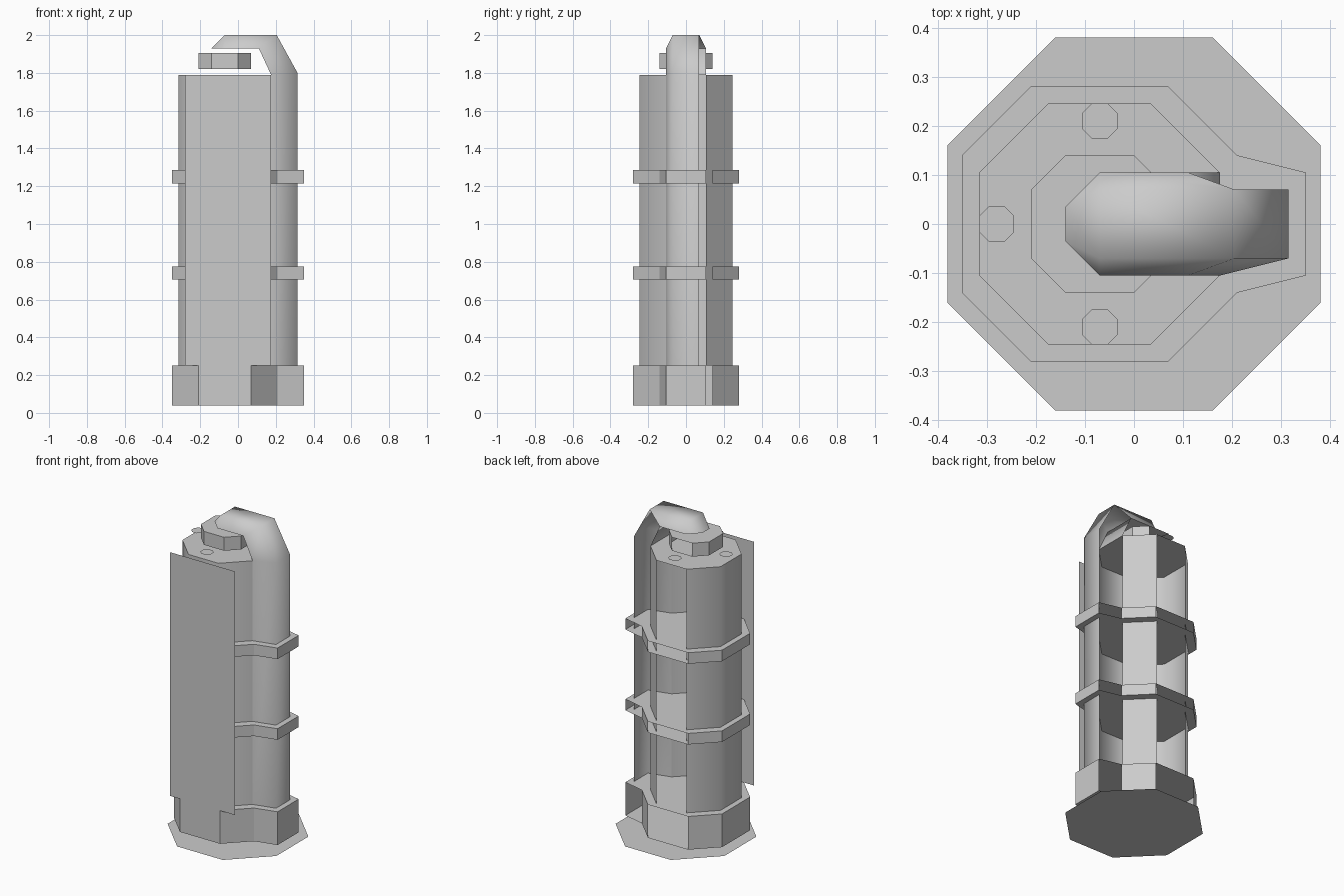
import bpy
import bmesh
import math

default_cube = bpy.data.objects.get("Cube")
if default_cube:
    bpy.data.objects.remove(default_cube, do_unlink=True)

grey = bpy.data.materials.new("light_grey")
grey.use_nodes = True
colour = (0.6, 0.6, 0.6, 1)
grey.diffuse_color = colour
grey.node_tree.nodes["Principled BSDF"].inputs["Base Color"].default_value = colour


def finish(name, bm, smooth=0):
    """Turn a bmesh into a named object, smooth below the given angle."""
    mesh = bpy.data.meshes.new(name)
    bm.to_mesh(mesh)
    bm.free()
    mesh.materials.append(grey)
    obj = bpy.data.objects.new(name, mesh)
    bpy.context.collection.objects.link(obj)
    if smooth:
        bpy.ops.object.select_all(action='DESELECT')
        obj.select_set(True)
        bpy.context.view_layer.objects.active = obj
        bpy.ops.object.shade_smooth_by_angle(angle=math.radians(smooth))
    return obj


def octagon(cx, cy, half, corner):
    """Counter-clockwise outline; edge 0 faces +x, 2 faces +y, 4 -x, 6 -y."""
    h, c = half, corner
    pts = [(h, -c), (h, c), (c, h), (-c, h), (-h, c), (-h, -c), (-c, -h), (c, -h)]
    return [(cx + x, cy + y) for x, y in pts]


def prism(name, outline, z0, z1, open_sides=(), smooth=0):
    """Capped prism with some of its side walls left open."""
    bm = bmesh.new()
    low = [bm.verts.new((x, y, z0)) for x, y in outline]
    high = [bm.verts.new((x, y, z1)) for x, y in outline]
    bm.faces.new(low[::-1])
    bm.faces.new(high)
    n = len(outline)
    for i in range(n):
        if i not in open_sides:
            j = (i + 1) % n
            bm.faces.new((low[i], low[j], high[j], high[i]))
    return finish(name, bm, smooth)


def plate(name, points):
    bm = bmesh.new()
    bm.faces.new([bm.verts.new(p) for p in points])
    return finish(name, bm)


# Ground plate
plate("base_plate", [(x, y, 0) for x, y in octagon(0, 0, 0.38, 0.16)])

# Main column, open at the back and towards the pipe
AXIS = -0.07
prism("column", octagon(AXIS, 0, 0.245, 0.105), 0.25, 1.79, (0, 2), smooth=50)

# Foot and clamps, which wrap round both column and pipe and are open at the back
ring = octagon(AXIS, 0, 0.28, 0.14)
clamp = [(0.35, -0.105), (0.35, 0.105)] + [(0.21, 0.14)] + ring[2:] + [(0.21, -0.14)]
for name, z0, z1 in (("foot", 0.04, 0.25), ("lower_clamp", 0.705, 0.775),
                     ("upper_clamp", 1.215, 1.285)):
    prism(name, clamp, z0, z1, (1, 3))

# Front panel
plate("front_panel", [(-0.28, -0.281, 0.25), (0.175, -0.281, 0.25),
                      (0.175, -0.281, 1.79), (-0.28, -0.281, 1.79)])

# Cap above the column
prism("cap", octagon(AXIS, 0, 0.14, 0.07), 1.82, 1.905, (2,))

# Flat studs round the cap
for name, x, y in (("front_stud", AXIS, -0.21), ("back_stud", AXIS, 0.21),
                   ("side_stud", -0.28, 0)):
    plate(name, [(px, py, 1.82) for px, py in octagon(x, y, 0.036, 0.016)])

# Pipe: outer and inner (x, z) path, narrow outside and wide inside
path = [((0.315, 0.25), (0.175, 0.25)), ((0.315, 1.8), (0.175, 1.79)),
        ((0.205, 2.0), (0.11, 1.93)), ((-0.07, 2.0), (-0.07, 1.93))]
bm = bmesh.new()
rows = []
for (ox, oz), (ix, iz) in path:
    rows.append([bm.verts.new(p) for p in (
        (ix, -0.105, iz), (ox, -0.07, oz), (ox, 0.07, oz), (ix, 0.105, iz))])
for step, (a, b) in enumerate(zip(rows, rows[1:])):
    for k in range(4):
        open_back = k == 2 and step < 2
        open_inside = k == 3 and step == 0
        if not (open_back or open_inside):
            m = (k + 1) % 4
            bm.faces.new((a[k], a[m], b[m], b[k]))
# Pointed nose of the pipe
front_tip = bm.verts.new((-0.14, -0.035, 1.93))
back_tip = bm.verts.new((-0.14, 0.035, 1.93))
end = rows[-1]
bm.faces.new((end[1], end[2], back_tip, front_tip))
bm.faces.new((end[0], end[1], front_tip))
bm.faces.new((end[2], end[3], back_tip))
bm.faces.new((end[3], end[0], front_tip, back_tip))
finish("pipe", bm, smooth=80)
